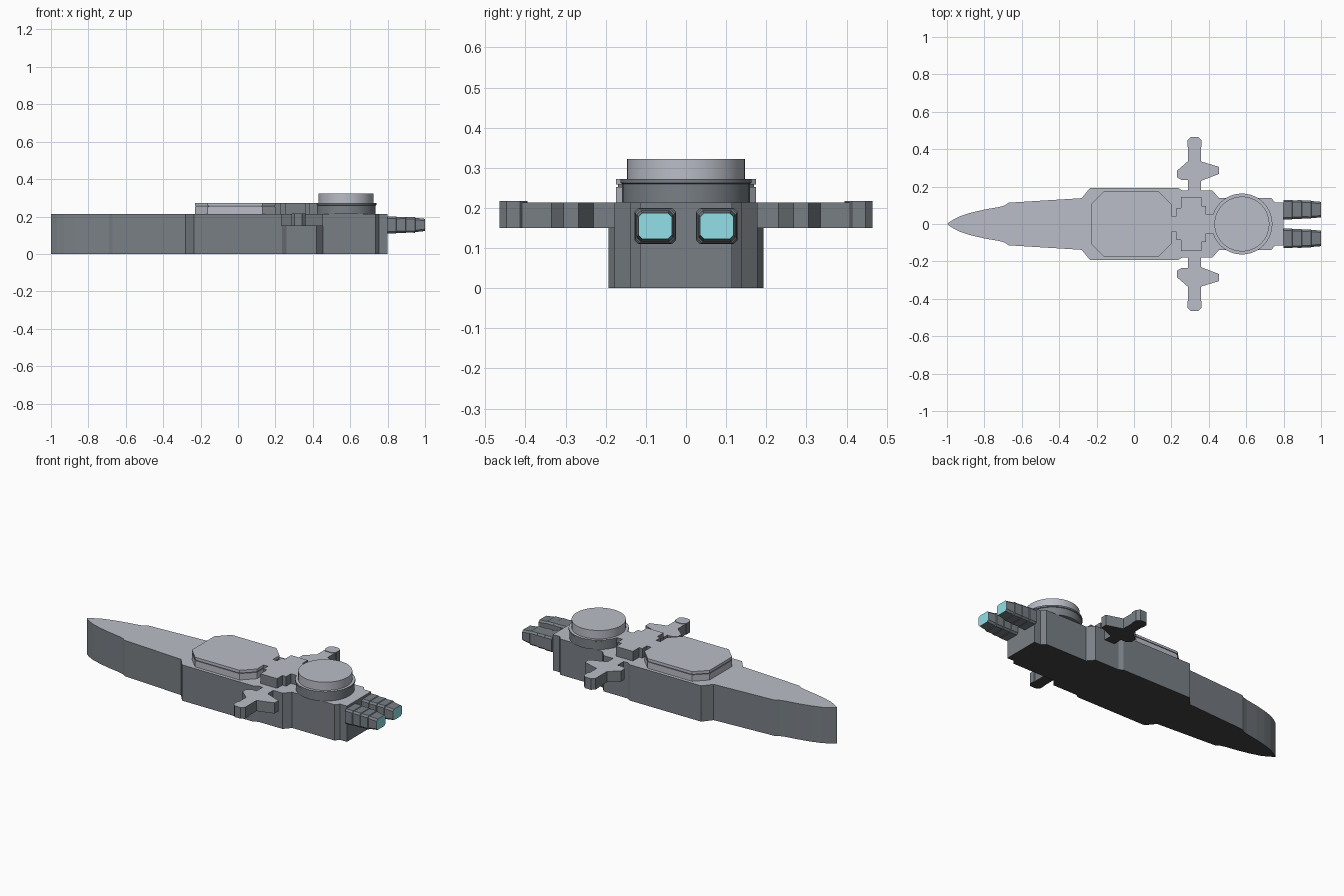
import bpy, bmesh, math

if "Cube" in bpy.data.objects:
    bpy.data.objects.remove(bpy.data.objects["Cube"])


def material(name, rgb):
    m = bpy.data.materials.new(name)
    m.diffuse_color = (*rgb, 1)
    m.use_nodes = True
    m.node_tree.nodes["Principled BSDF"].inputs["Base Color"].default_value = m.diffuse_color
    return m


SIDE = material("slate grey sides", (0.19, 0.213, 0.235))
TOP = material("light grey decks", (0.49, 0.51, 0.57))
UNDER = material("near black underside", (0.055, 0.055, 0.058))
GLOW = material("engine glow", (0.335, 0.88, 0.95))


def loft(name, rings, mats, paint, smooth=False):
    """Skin a stack of equal-length rings, cap both ends, colour faces by rule."""
    bm = bmesh.new()
    vs = [[bm.verts.new(p) for p in r] for r in rings]
    for a, b in zip(vs, vs[1:]):
        for i in range(len(a)):
            j = (i + 1) % len(a)
            bm.faces.new((a[i], a[j], b[j], b[i]))
    bm.faces.new(vs[0])
    bm.faces.new(vs[-1])
    bmesh.ops.recalc_face_normals(bm, faces=bm.faces)
    for f in bm.faces:
        f.material_index = paint(f)
    me = bpy.data.meshes.new(name)
    bm.to_mesh(me)
    bm.free()
    for m in mats:
        me.materials.append(m)
    ob = bpy.data.objects.new(name, me)
    bpy.context.collection.objects.link(ob)
    if smooth:
        bpy.ops.object.select_all(action='DESELECT')
        ob.select_set(True)
        bpy.context.view_layer.objects.active = ob
        bpy.ops.object.shade_smooth_by_angle(angle=math.radians(30))
    return ob


PLATING = (SIDE, TOP, UNDER)


def by_direction(f):
    """Light tops, slate sides, dark undersides."""
    return 1 if f.normal.z > .5 else 2 if f.normal.z < -.5 else 0


def prism(name, pts, z0, z1):
    return loft(name, [[(x, y, z) for x, y in pts] for z in (z0, z1)], PLATING, by_direction)


def mirrored(half):
    """Complete an outline whose y > 0 half is given."""
    return half + [(x, -y) for x, y in reversed(half) if y > 0]


def octagon(cx, cy, hx, hy, c):
    return [(cx + sx * a, cy + sy * b) for sx, sy, a, b in (
        (1, 1, hx, hy - c), (1, 1, hx - c, hy), (-1, 1, hx - c, hy), (-1, 1, hx, hy - c),
        (-1, -1, hx, hy - c), (-1, -1, hx - c, hy), (1, -1, hx - c, hy), (1, -1, hx, hy - c))]


# Main hull, pointed bow at -x
prism("hull", mirrored([
    (-1, 0), (-.97, .021), (-.93, .042), (-.87, .061), (-.80, .077), (-.72, .091),
    (-.69, .1), (-.67, .114), (-.28, .138), (-.235, .193), (.235, .193), (.26, .178),
    (.42, .178), (.455, .138), (.735, .138), (.755, .114), (.80, .114)]), 0, .214)

# Raised octagonal deck: light sides with a thin dark groove under the lid
deck = [(0, .214), (0, .252), (.004, .252), (.004, .258), (0, .258), (0, .272)]
loft("raised_deck", [[(x, y, z) for x, y in octagon(-.015, 0, .215 - d, .174 - d, .068)]
                     for d, z in deck], PLATING,
     lambda f: 0 if .251 < f.calc_center_median().z < .259 else 1)

# Stepped bridge block between the deck and the turret
prism("bridge_block", mirrored([
    (.18, .043), (.228, .043), (.228, .085), (.25, .085), (.25, .145), (.36, .145),
    (.36, .095), (.385, .095), (.385, .05), (.43, .05)]), .214, .272)

# Round turret: slate lipped base and a smaller light drum on top
drum = [(.159, .214), (.159, .26), (.163, .262), (.163, .272), (.147, .272), (.147, .322)]
loft("round_turret", [[(.577 + r * math.cos(t * math.tau / 40), r * math.sin(t * math.tau / 40), z)
                       for t in range(40)] for r, z in drum], PLATING,
     lambda f: 1 if f.calc_center_median().z > .27 else 0, smooth=True)

for side, word in ((1, "left"), (-1, "right")):
    # Side fin with swept lobes and a knob at its tip
    fin = [(.288, .17), (.288, .235), (.255, .235), (.23, .25), (.23, .285), (.288, .335),
           (.288, .44), (.357, .44), (.357, .335), (.455, .305), (.455, .268),
           (.357, .23), (.357, .17)]
    prism(word + "_fin", [(x, y * side) for x, y in fin], .15, .214)
    prism(word + "_fin_knob", octagon(.323, .43 * side, .038, .035, .018), .15, .217)

    # Engine nozzle: overlapping tapered segments along +x with a glowing end
    stations = [(.798, 1, 1), (.845, 1, 1), (.848, .95, .95), (.895, .97, .97), (.898, .92, .92),
                (.945, .93, .93), (.948, .88, .85), (1, .80, .72)]
    rings = [[(x, y, z) for y, z in octagon(.077 * side, .155, .052 * s, .045 * t, .010)]
             for x, s, t in stations]
    loft(word + "_engine", rings, (SIDE, GLOW),
         lambda f: 1 if f.calc_center_median().x > .99 else 0)
